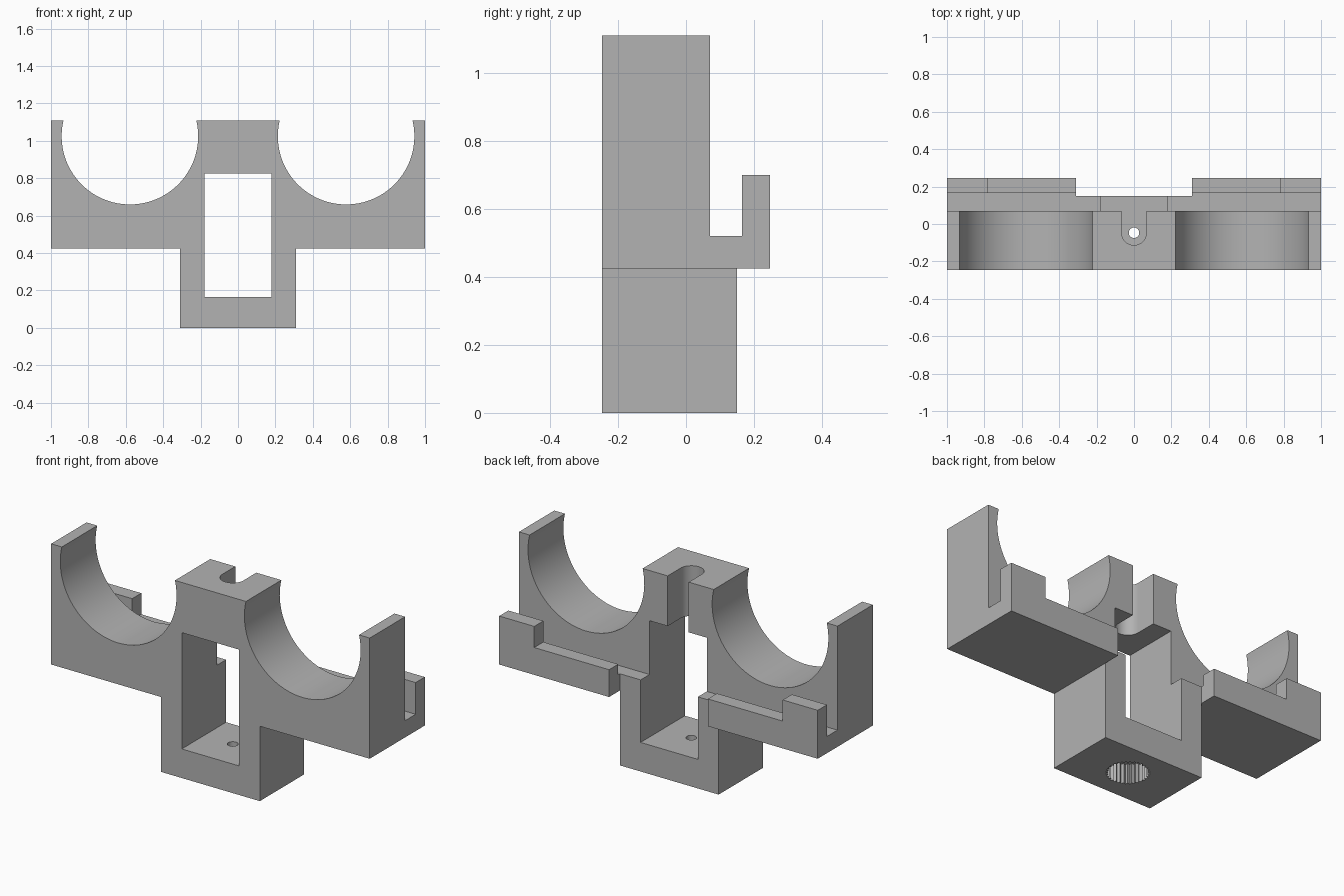
import bpy, bmesh
from math import sin, cos, asin, pi, tau
from mathutils import Vector

if "Cube" in bpy.data.objects:
    bpy.data.objects.remove(bpy.data.objects["Cube"], do_unlink=True)

FRONT, WALL, STEM_BACK, LIP, BACK = -0.247, 0.07, 0.15, 0.165, 0.247
ARM_Z, LEDGE_Z, TOP_Z = 0.425, 0.52, 1.11
STEM_X, WINDOW_X = 0.31, 0.18
BORE_Y = -0.047

grey = bpy.data.materials.new("grey plastic")
grey.use_nodes = True
grey.diffuse_color = (0.45, 0.45, 0.45, 1)
grey.node_tree.nodes["Principled BSDF"].inputs["Base Color"].default_value = grey.diffuse_color


def prism(name, points, axis, start, end):
    """Extrude a closed 2D outline along an axis from start to end."""
    place = {"x": lambda p: (start, p[0], p[1]),
             "y": lambda p: (p[0], start, p[1]),
             "z": lambda p: (p[0], p[1], start)}[axis]
    shift = Vector([(end - start) * (axis == a) for a in "xyz"])
    bm = bmesh.new()
    face = bm.faces.new([bm.verts.new(place(p)) for p in points])
    moved = bmesh.ops.extrude_face_region(bm, geom=[face], use_keep_orig=True)
    bmesh.ops.translate(bm, vec=shift,
                        verts=[v for v in moved["geom"] if isinstance(v, bmesh.types.BMVert)])
    bmesh.ops.recalc_face_normals(bm, faces=bm.faces)
    mesh = bpy.data.meshes.new(name)
    bm.to_mesh(mesh)
    bm.free()
    mesh.materials.append(grey)
    obj = bpy.data.objects.new(name, mesh)
    bpy.context.collection.objects.link(obj)
    return obj


def box(x0, x1, z0, z1):
    return [(x0, z0), (x1, z0), (x1, z1), (x0, z1)]


def arc(cx, cy, r, a0, a1, n):
    return [(cx + r * cos(a0 + (a1 - a0) * i / n), cy + r * sin(a0 + (a1 - a0) * i / n))
            for i in range(n + 1)]


def combine(target, part, operation):
    mod = target.modifiers.new(part.name, "BOOLEAN")
    mod.operation, mod.object, mod.solver = operation, part, "EXACT"
    bpy.context.view_layer.objects.active = target
    bpy.ops.object.modifier_apply(modifier=mod.name)
    bpy.data.objects.remove(part, do_unlink=True)


# Main slab with two round cradles and a central stem
saddle_x, saddle_z, saddle_r = 0.578, 1.025, 0.365
lean = asin((TOP_Z - saddle_z) / saddle_r)
outline = [(-1, ARM_Z), (-1, TOP_Z)]
for side in (-1, 1):
    outline += arc(side * saddle_x, saddle_z, saddle_r, pi - lean, tau + lean, 56)
outline += [(1, TOP_Z), (1, ARM_Z), (STEM_X, ARM_Z), (STEM_X, 0), (-STEM_X, 0), (-STEM_X, ARM_Z)]
bracket = prism("cradle_bracket", outline, "y", FRONT, WALL)

# Deeper stem behind the slab
combine(bracket, prism("stem_back", box(-STEM_X, STEM_X, 0, LEDGE_Z), "y", 0, STEM_BACK), "UNION")

# Rear ledges with a low lip and a taller end block
for side in (-1, 1):
    def rail(name, inner, height):
        profile = [(0, ARM_Z), (BACK, ARM_Z), (BACK, height), (LIP, height),
                   (LIP, LEDGE_Z), (0, LEDGE_Z)]
        combine(bracket, prism(name, profile, "x", side * inner, side), "UNION")
    rail("low_lip", STEM_X, 0.58)
    rail("end_block", 0.78, 0.70)

# Window through the stem
combine(bracket, prism("window", box(-WINDOW_X, WINDOW_X, 0.165, 0.825), "y", -1, 1), "DIFFERENCE")

# Round-ended slot in the bridge
slot = arc(0, BORE_Y, 0.066, pi, tau, 24) + [(0.066, 0.3), (-0.066, 0.3)]
combine(bracket, prism("bridge_slot", slot, "z", 0.7, 1.3), "DIFFERENCE")

# Screw hole and toothed socket under the stem
hole = arc(0, BORE_Y, 0.028, 0, tau, 24)[:-1]
combine(bracket, prism("screw_hole", hole, "z", -0.1, 0.3), "DIFFERENCE")
teeth = 32
socket = [(r * cos(a), BORE_Y + r * sin(a)) for i in range(2 * teeth)
          for r, a in [((0.113, 0.099)[i % 2], pi * i / teeth)]]
combine(bracket, prism("toothed_socket", socket, "z", -0.1, 0.11), "DIFFERENCE")

# Merge flat neighbours and shade the curves
bm = bmesh.new()
bm.from_mesh(bracket.data)
bmesh.ops.remove_doubles(bm, verts=bm.verts, dist=1e-5)
bmesh.ops.dissolve_limit(bm, angle_limit=0.005, verts=bm.verts, edges=bm.edges)
bm.to_mesh(bracket.data)
bm.free()
bpy.ops.object.select_all(action="DESELECT")
bracket.select_set(True)
bpy.context.view_layer.objects.active = bracket
bpy.ops.object.shade_smooth_by_angle(angle=pi / 7)
